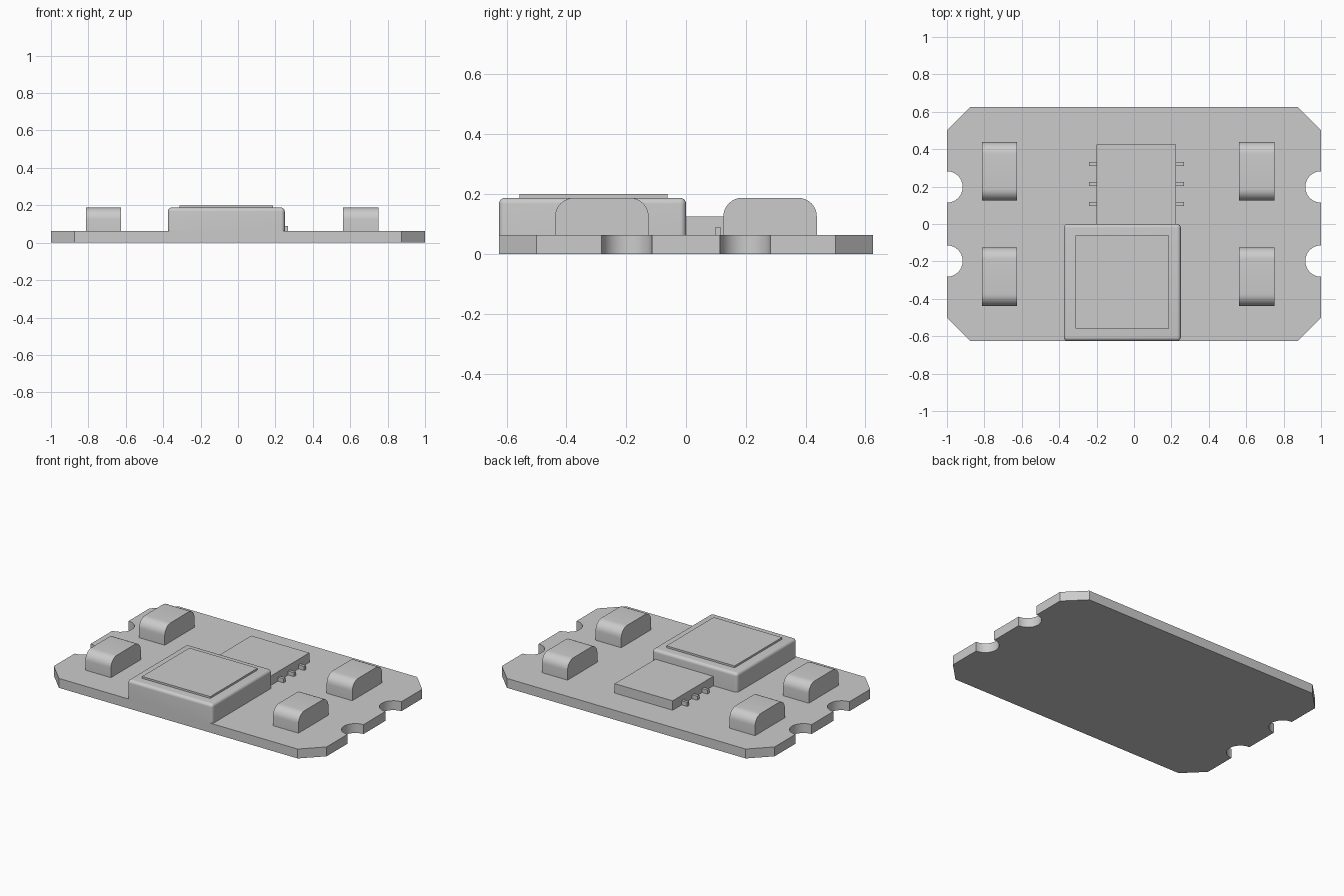
import bpy, bmesh
from math import pi, sin, cos, radians

old = bpy.data.objects.get("Cube")
if old:
    bpy.data.objects.remove(old, do_unlink=True)

grey = bpy.data.materials.new("plain grey")
grey.use_nodes = True
colour = (0.6, 0.6, 0.6, 1)
grey.diffuse_color = colour
grey.node_tree.nodes["Principled BSDF"].inputs["Base Color"].default_value = colour

BOARD_TOP = 0.0625


def finish(name, bm, smooth=False):
    bmesh.ops.recalc_face_normals(bm, faces=bm.faces)
    mesh = bpy.data.meshes.new(name)
    bm.to_mesh(mesh)
    bm.free()
    mesh.materials.append(grey)
    obj = bpy.data.objects.new(name, mesh)
    bpy.context.collection.objects.link(obj)
    if smooth:
        bpy.ops.object.select_all(action='DESELECT')
        obj.select_set(True)
        bpy.context.view_layer.objects.active = obj
        bpy.ops.object.shade_smooth_by_angle(angle=radians(35))
    return obj


def box(name, x, y, z, radius=0, rounded=None):
    """Box between (low, high) ranges; edges chosen by rounded() are filleted."""
    bm = bmesh.new()
    bmesh.ops.create_cube(bm, size=1)
    for v in bm.verts:
        v.co = [r[0] if c < 0 else r[1] for c, r in zip(v.co, (x, y, z))]
    if rounded:
        edges = [e for e in bm.edges if rounded(*e.verts)]
        bmesh.ops.bevel(bm, geom=edges, offset=radius, segments=8,
                        profile=0.5, affect='EDGES')
    return finish(name, bm, bool(rounded))


# Board outline: one end with clipped corners and two round notches, turned for the other end
end = [(0.875, -0.625), (1, -0.5)]
for centre in (-0.198, 0.198):
    for i in range(25):
        a = pi * i / 24
        end.append((1 - 0.084 * sin(a), centre - 0.084 * cos(a)))
end += [(1, 0.5), (0.875, 0.625)]
outline = end + [(-x, -y) for x, y in end]

bm = bmesh.new()
base = bm.faces.new([bm.verts.new((x, y, 0)) for x, y in outline])
top = bmesh.ops.extrude_face_region(bm, geom=[base])["geom"]
for v in top:
    if isinstance(v, bmesh.types.BMVert):
        v.co.z = BOARD_TOP
finish("board", bm, True)

# Square connector housing with every edge rounded except around its foot
box("connector_housing", (-0.375, 0.25), (-0.625, 0), (BOARD_TOP, 0.1875), 0.02,
    lambda a, b: max(a.co.z, b.co.z) > 0.1)
box("connector_lid", (-0.3125, 0.1875), (-0.5575, -0.0625), (0.18, 0.2))

# Flat chip with three short pins on each side
box("chip", (-0.2, 0.225), (-0.01, 0.425), (BOARD_TOP, 0.125))
for i, y in enumerate((0.107, 0.214, 0.321)):
    for side, x in (("right", (-0.24, -0.19)), ("left", (0.215, 0.267))):
        box(f"{side}_pin_{i + 1}", x, (y - 0.01, y + 0.01), (BOARD_TOP, 0.089))

# Four blocks with rounded top front and top back edges
for side, x in (("right", (-0.8125, -0.625)), ("left", (0.5625, 0.75))):
    for place, y in (("front", (-0.4375, -0.125)), ("back", (0.125, 0.4375))):
        box(f"{place}_{side}_block", x, y, (BOARD_TOP, 0.1875), 0.0625,
            lambda a, b: min(a.co.z, b.co.z) > 0.1 and a.co.x != b.co.x)
